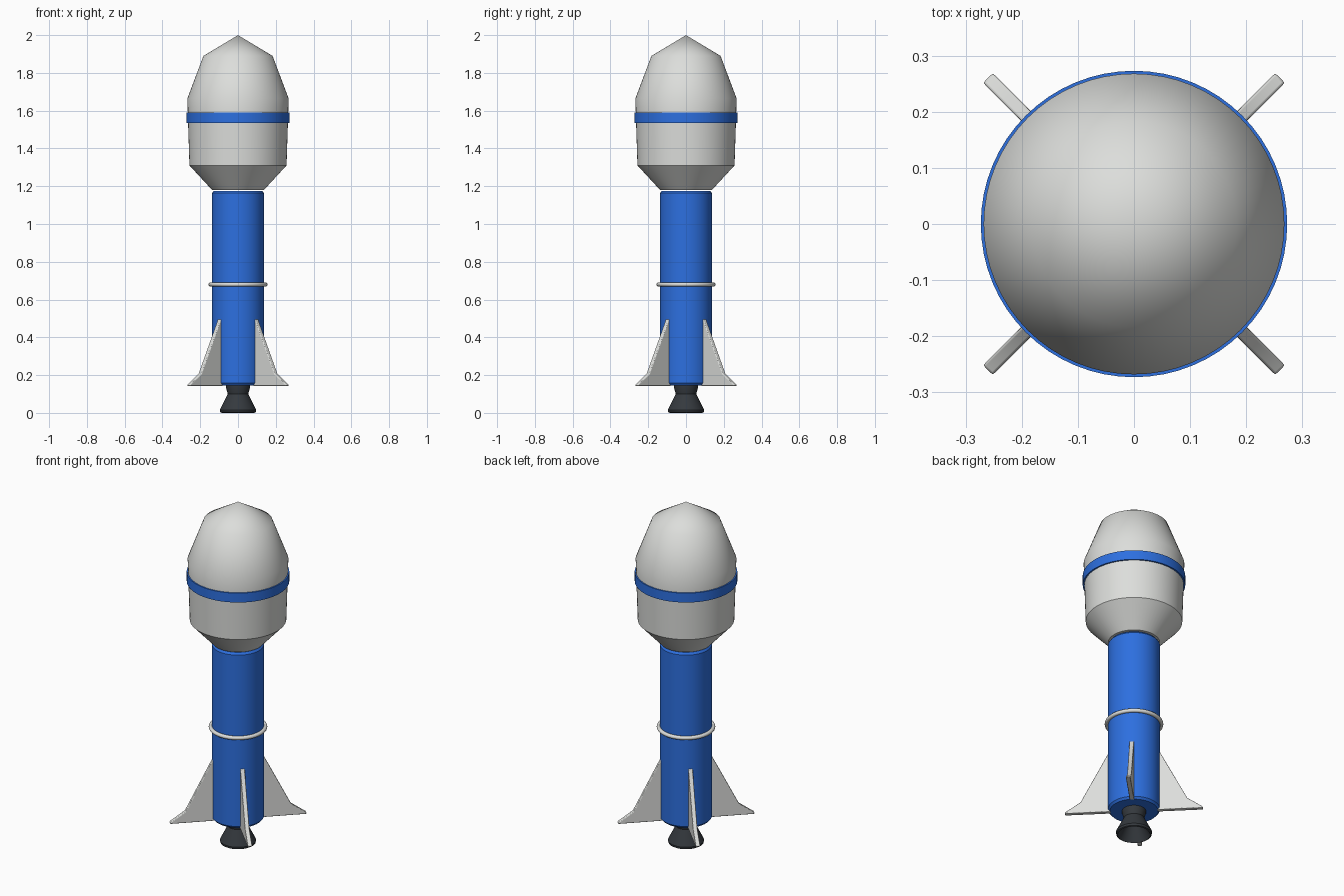
import bpy, bmesh, math
from mathutils import Matrix, Vector

if "Cube" in bpy.data.objects:
    bpy.data.objects.remove(bpy.data.objects["Cube"])


def material(name, rgb):
    m = bpy.data.materials.new(name)
    m.diffuse_color = (*rgb, 1)
    m.use_nodes = True
    m.node_tree.nodes["Principled BSDF"].inputs["Base Color"].default_value = m.diffuse_color
    return m


WHITE = material("light_grey", (0.72, 0.73, 0.71))
BLUE = material("blue", (0.026, 0.16, 0.74))
DARK = material("dark_grey", (0.035, 0.041, 0.048))


def finish(bm, name, mat, angle):
    bmesh.ops.recalc_face_normals(bm, faces=bm.faces)
    me = bpy.data.meshes.new(name)
    bm.to_mesh(me)
    bm.free()
    me.materials.append(mat)
    ob = bpy.data.objects.new(name, me)
    bpy.context.collection.objects.link(ob)
    bpy.ops.object.select_all(action='DESELECT')
    ob.select_set(True)
    bpy.context.view_layer.objects.active = ob
    bpy.ops.object.shade_smooth_by_angle(angle=math.radians(angle))
    return ob


def lathe(name, profile, mat, angle=30, closed=False, steps=64):
    """Spin an (r, z) profile around the z axis."""
    bm = bmesh.new()
    vs = [bm.verts.new((r, 0, z)) for r, z in profile]
    pairs = list(zip(vs, vs[1:])) + ([(vs[-1], vs[0])] if closed else [])
    es = [bm.edges.new(p) for p in pairs]
    bmesh.ops.spin(bm, geom=vs + es, cent=(0, 0, 0), axis=(0, 0, 1),
                   angle=2 * math.pi, steps=steps)
    bmesh.ops.remove_doubles(bm, verts=bm.verts, dist=1e-4)
    return finish(bm, name, mat, angle)


# Rounded nose and the shell below it
lathe("nose_cone", [(0, 2.0), (0.183, 1.89), (0.268, 1.665), (0.265, 1.56)], WHITE, 60)
lathe("payload_shell", [(0.265, 1.56), (0.257, 1.31), (0.137, 1.18), (0, 1.18)], WHITE)

# Band around the widest part
lathe("payload_band", [(0.26, 1.535), (0.273, 1.535), (0.273, 1.59), (0.26, 1.59)],
      BLUE, closed=True)

# Main tube with chamfered rims
lathe("body_tube", [(0, 1.175), (0.128, 1.175), (0.138, 1.163), (0.138, 0.157),
                    (0.128, 0.145), (0, 0.145)], BLUE)

# Thin round ring
ring = [(0.145 + 0.011 * math.cos(i * math.pi / 6), 0.68 + 0.011 * math.sin(i * math.pi / 6))
        for i in range(12)]
lathe("body_ring", ring, WHITE, 60, closed=True)

# Hollow engine bell
lathe("engine_nozzle", [(0, 0.147), (0.064, 0.147), (0.064, 0.135), (0.054, 0.10),
                        (0.096, 0.016), (0.094, 0.004), (0.087, 0.0),
                        (0.04, 0.085), (0, 0.09)], DARK)

# Four diagonal fins with rounded edges
FIN = [(0.125, 0.142), (0.368, 0.142), (0.368, 0.15), (0.285, 0.208), (0.14, 0.495), (0.125, 0.495)]
for k in range(4):
    bm = bmesh.new()
    half = 0.012
    face = bm.faces.new([bm.verts.new((r, -half, z)) for r, z in FIN])
    out = bmesh.ops.extrude_face_region(bm, geom=[face])
    bmesh.ops.translate(bm, vec=Vector((0, 2 * half, 0)),
                        verts=[v for v in out["geom"] if isinstance(v, bmesh.types.BMVert)])
    bmesh.ops.rotate(bm, verts=bm.verts, cent=(0, 0, 0),
                     matrix=Matrix.Rotation(math.radians(45 + 90 * k), 3, 'Z'))
    fin = finish(bm, f"fin_{k + 1}", WHITE, 40)
    bev = fin.modifiers.new("round_edges", 'BEVEL')
    bev.width = 0.007
    bev.segments = 3
    bev.limit_method = 'ANGLE'
